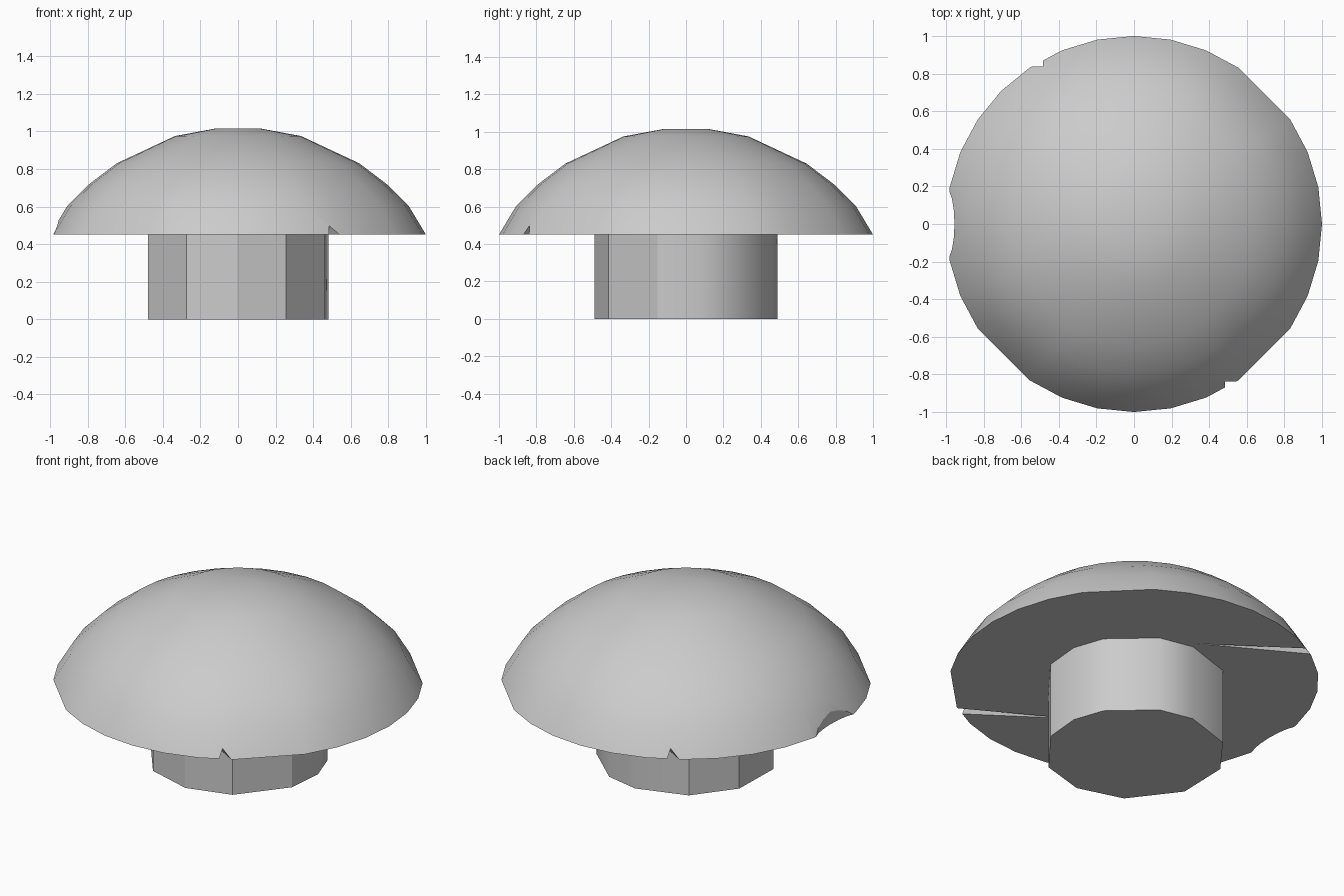
import bpy, bmesh
from math import sin, cos, radians, pi
from mathutils import Vector

default = bpy.data.objects.get("Cube")
if default:
    bpy.data.objects.remove(default, do_unlink=True)

grey = bpy.data.materials.new("plain grey")
grey.use_nodes = True
GREY = (0.6, 0.6, 0.6, 1)
grey.diffuse_color = GREY
grey.node_tree.nodes["Principled BSDF"].inputs["Base Color"].default_value = GREY


def finish(name, bm):
    bmesh.ops.recalc_face_normals(bm, faces=bm.faces)
    mesh = bpy.data.meshes.new(name)
    bm.to_mesh(mesh)
    bm.free()
    mesh.materials.append(grey)
    obj = bpy.data.objects.new(name, mesh)
    bpy.context.collection.objects.link(obj)
    return obj


def select(obj):
    bpy.ops.object.select_all(action='DESELECT')
    obj.select_set(True)
    bpy.context.view_layer.objects.active = obj


def smooth(obj, angle):
    select(obj)
    bpy.ops.object.shade_smooth_by_angle(angle=radians(angle))


def cut(obj, cutter):
    cutter.hide_render = True
    mod = obj.modifiers.new("cut", 'BOOLEAN')
    mod.operation = 'DIFFERENCE'
    mod.solver = 'EXACT'
    mod.object = cutter
    select(obj)
    bpy.ops.object.modifier_apply(modifier=mod.name)
    bpy.data.objects.remove(cutter, do_unlink=True)


def bridge(bm, low, high):
    n = len(low)
    for i in range(n):
        j = (i + 1) % n
        bm.faces.new((low[i], low[j], high[j], high[i]))


# Domed cap: a lathed profile with a flat underside and three flattened spots
PROFILE = [(1.0, 0.45), (0.91, 0.6), (0.79, 0.72), (0.645, 0.83),
           (0.335, 0.975), (0.12, 1.015)]
SIDES = 32
FLATTENED = (4, 20, 28)
bm = bmesh.new()
rings = []
for level, (r, z) in enumerate(PROFILE):
    ring = []
    for i in range(SIDES):
        a = 2 * pi * i / SIDES
        rr = r * (0.981 if i in FLATTENED and level < 3 else 1)
        ring.append(bm.verts.new((rr * cos(a), rr * sin(a), z)))
    rings.append(ring)
for low, high in zip(rings, rings[1:]):
    bridge(bm, low, high)
bm.faces.new(rings[0])
bm.faces.new(rings[-1])
cap = finish("cap", bm)

# Two tapering slits in the underside, opposite each other
inner = Vector((0.0, -0.53, 0.45))
outer = Vector((0.6, -0.91, 0.45))
side = (outer - inner).cross(Vector((0, 0, 1))).normalized() * 0.05
for turn in (1, -1):
    bm = bmesh.new()
    points = [inner, outer + Vector((0, 0, 0.06)),
              outer + side - Vector((0, 0, 0.03)),
              outer - side - Vector((0, 0, 0.03))]
    verts = [bm.verts.new((p.x * turn, p.y * turn, p.z)) for p in points]
    bmesh.ops.convex_hull(bm, input=verts)
    cut(cap, finish("slit_cutter", bm))

# Shallow bite out of the rim on one side
bm = bmesh.new()
bmesh.ops.create_cone(bm, cap_ends=True, segments=16, radius1=1, radius2=1, depth=1)
for v in bm.verts:
    v.co = (-1.0 + v.co.x * 0.045, v.co.y * 0.19, 0.45 + v.co.z * 0.2)
cut(cap, finish("bite_cutter", bm))
smooth(cap, 30)

# Stout faceted stem
bm = bmesh.new()
ANGLES = (8, 30, 66, 90, 126, 160, 197, 237, 270, 302, 342)
ends = [[bm.verts.new((0.493 * cos(radians(a)) - 0.006, 0.49 * sin(radians(a)), z))
         for a in ANGLES] for z in (0, 0.45)]
bridge(bm, *ends)
for ring in ends:
    bm.faces.new(ring)
stem = finish("stem", bm)
smooth(stem, 30)
